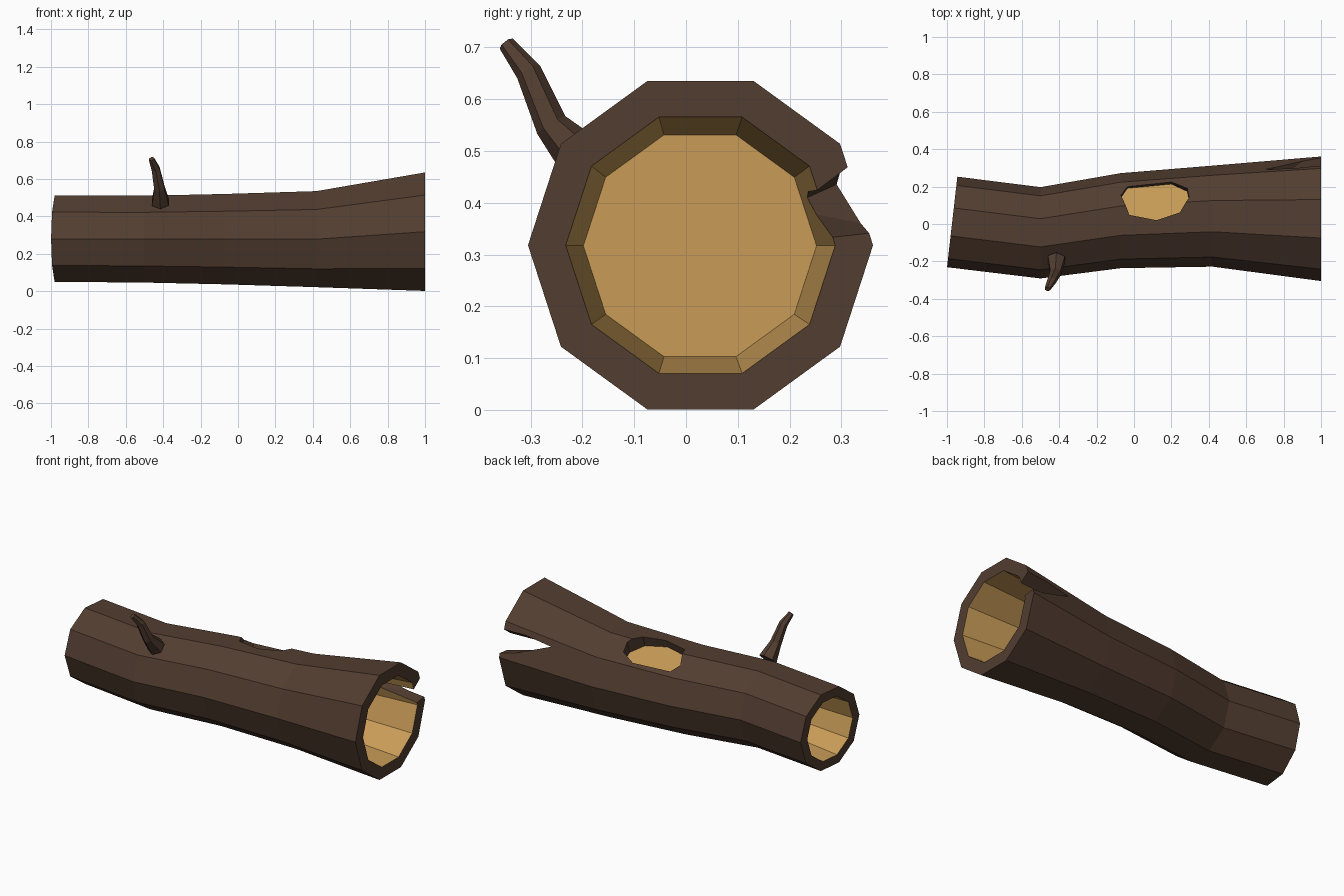
import bpy, bmesh, math
from mathutils import Vector

if "Cube" in bpy.data.objects:
    bpy.data.objects.remove(bpy.data.objects["Cube"])


def material(name, color):
    m = bpy.data.materials.new(name)
    m.diffuse_color = (*color, 1)
    m.use_nodes = True
    m.node_tree.nodes["Principled BSDF"].inputs["Base Color"].default_value = m.diffuse_color
    return m


bark = material("bark", (0.085, 0.047, 0.03))
wood = material("wood", (0.58, 0.33, 0.095))


def finish(name, bm):
    bmesh.ops.recalc_face_normals(bm, faces=bm.faces)
    me = bpy.data.meshes.new(name)
    bm.to_mesh(me)
    bm.free()
    me.materials.append(bark)
    me.materials.append(wood)
    ob = bpy.data.objects.new(name, me)
    bpy.context.collection.objects.link(ob)
    return ob


def loft(name, rings, wood_bands=(), wood_caps=False):
    bm = bmesh.new()
    loops = [[bm.verts.new(p) for p in ring] for ring in rings]
    n = len(loops[0])
    for k in range(len(loops) - 1):
        a, b = loops[k], loops[k + 1]
        for i in range(n):
            j = (i + 1) % n
            f = bm.faces.new((a[i], a[j], b[j], b[i]))
            f.material_index = int(k in wood_bands)
    for loop in (loops[0], loops[-1]):
        bm.faces.new(loop).material_index = int(wood_caps)
    return finish(name, bm)


def log_ring(x, cy, cz, r, skew=0.0):
    angles = [math.tau * i / 10 for i in range(10)]
    return [Vector((x + skew * math.cos(a), cy + r * math.cos(a), cz + r * math.sin(a)))
            for a in angles]


# Ten-sided log: left recess, bark skin, right recess
log = loft("log", [
    log_ring(-0.55, -0.03, 0.28, 0.16),
    log_ring(-0.972, 0.011, 0.28, 0.187, 0.0215),
    log_ring(-0.972, 0.011, 0.28, 0.242, 0.0275),
    log_ring(-0.5, -0.047, 0.278, 0.244),
    log_ring(-0.07, 0.018, 0.278, 0.254),
    log_ring(0.42, 0.042, 0.278, 0.27),
    log_ring(1.0, 0.028, 0.318, 0.333),
    log_ring(1.0, 0.028, 0.318, 0.26),
    log_ring(0.55, 0.027, 0.317, 0.225),
], wood_bands=(0, 7), wood_caps=True)

# Knot hole cutter: outline on the bark, sunk to a wooden floor
outline = [(-0.07, 0.155), (-0.035, 0.2), (0.2, 0.22), (0.285, 0.185),
           (0.295, 0.135), (0.245, 0.06), (0.12, 0.02), (-0.025, 0.05)]
normal = Vector((0, math.sin(math.radians(18)), math.cos(math.radians(18))))
edge = Vector((0, 0.094, 0.525))
top, floor = [], []
for x, y in outline:
    p = Vector((x, y, 0.525 - max(0, y - 0.094) * 0.727))
    h = (p - edge).dot(normal)
    floor.append(p - normal * (h + 0.07))
    top.append(p + normal * 0.2)
hole = loft("hole_cutter", [floor, top], wood_caps=True)

# Split at the wide end: a wedge narrowing along the log
tip = [Vector((0.7, 0.19, 0.39)), Vector((0.7, 0.40, 0.485))]
mouth = [((1, 0.19, 0.377), 0), ((1, 0.19, 0.323), 0),
         ((1, 0.40, 0.53), 1), ((1, 0.42, 0.354), 1)]
bm = bmesh.new()
for p in tip + [tip[i].lerp(Vector(m), 1.08) for m, i in mouth]:
    bm.verts.new(p)
bmesh.ops.convex_hull(bm, input=bm.verts[:])
split = finish("split_cutter", bm)

for cutter in (hole, split):
    mod = log.modifiers.new(cutter.name, 'BOOLEAN')
    mod.operation = 'DIFFERENCE'
    mod.solver = 'EXACT'
    mod.object = cutter
    cutter.hide_render = True
    cutter.display_type = 'WIRE'

# Broken twig: six-sided tapering tube along a bent path
path = [(-0.415, -0.19, 0.475, 0.052), (-0.42, -0.26, 0.55, 0.032),
        (-0.44, -0.304, 0.653, 0.025), (-0.463, -0.347, 0.707, 0.016)]
pts = [Vector(p[:3]) for p in path]
rings = []
for k, p in enumerate(pts):
    d = (pts[min(k + 1, 3)] - pts[max(k - 1, 0)]).normalized()
    u = d.cross(Vector((1, 0, 0))).normalized()
    v = d.cross(u)
    rings.append([p + path[k][3] * (u * math.cos(a) + v * math.sin(a))
                  for a in (math.tau * i / 6 for i in range(6))])
loft("twig", rings)
